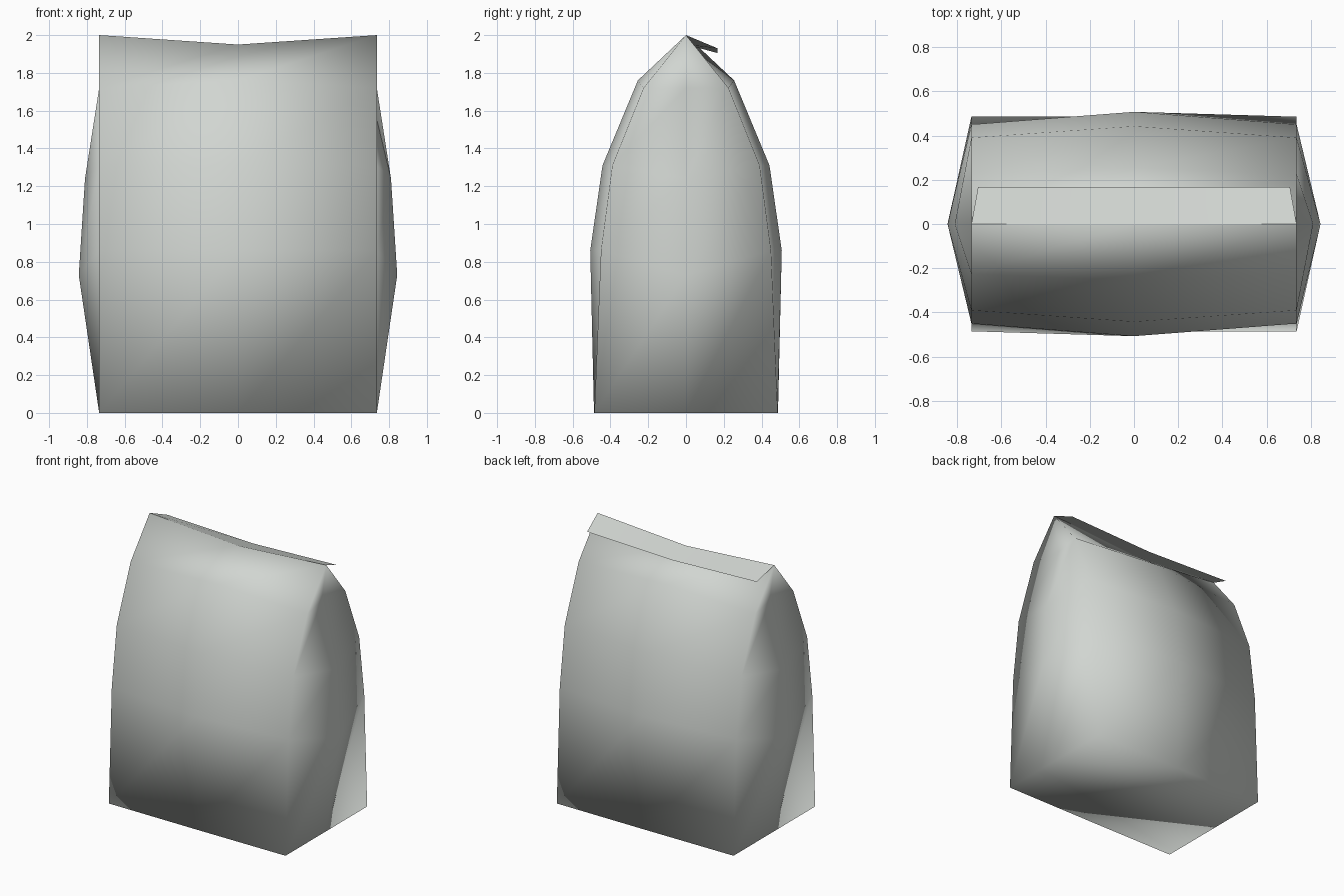
import bpy
import bmesh

cube = bpy.data.objects.get("Cube")
if cube:
    bpy.data.objects.remove(cube, do_unlink=True)

paper = bpy.data.materials.new("pale_grey_paper")
paper.use_nodes = True
colour = (0.64, 0.67, 0.64, 1)
paper.diffuse_color = colour
paper.node_tree.nodes["Principled BSDF"].inputs["Base Color"].default_value = colour

HALF_WIDTH = 0.735


def finish(name, bm, smooth):
    for face in bm.faces:
        face.smooth = smooth
    mesh = bpy.data.meshes.new(name)
    bm.to_mesh(mesh)
    bm.free()
    mesh.materials.append(paper)
    obj = bpy.data.objects.new(name, mesh)
    bpy.context.collection.objects.link(obj)
    return obj


# Bag body: each ring is (corner y, z), (panel middle y, z), (gusset x, z)
RINGS = [
    ((0.485, 0.0), (0.487, 0.0), (0.735, 0.0)),
    ((0.45, 0.86), (0.507, 0.86), (0.843, 0.73)),
    ((0.39, 1.31), (0.442, 1.31), (0.81, 1.24)),
    ((0.225, 1.72), (0.255, 1.76), (0.695, 1.72)),
]
bm = bmesh.new()
loops = []
for (cy, cz), (my, mz), (gx, gz) in RINGS:
    w = HALF_WIDTH
    points = [(-w, -cy, cz), (0, -my, mz), (w, -cy, cz), (gx, 0, gz),
              (w, cy, cz), (0, my, mz), (-w, cy, cz), (-gx, 0, gz)]
    loops.append([bm.verts.new(p) for p in points])
for low, high in zip(loops, loops[1:]):
    for i in range(8):
        j = (i + 1) % 8
        bm.faces.new((low[i], low[j], high[j], high[i]))

# Flat base
bm.faces.new(reversed(loops[0]))

# Top ridge where the front and back panels meet, with folded-in gussets
left, mid, right = [bm.verts.new(p) for p in
                    ((-HALF_WIDTH, 0, 2), (0, 0, 1.95), (HALF_WIDTH, 0, 2))]
top = loops[-1]
for a, b, c, d in ((top[0], top[1], mid, left), (top[1], top[2], right, mid),
                   (top[4], top[5], mid, right), (top[5], top[6], left, mid)):
    bm.faces.new((a, b, c, d))
for a, b, c in ((top[2], top[3], right), (top[3], top[4], right),
                (top[6], top[7], left), (top[7], top[0], left)):
    bm.faces.new((a, b, c))
finish("bag_body", bm, True)

# Folded flap hanging behind the ridge
bm = bmesh.new()
ridge = [bm.verts.new(p) for p in
         ((-HALF_WIDTH, 0, 2), (0, 0, 1.95), (HALF_WIDTH, 0, 2))]
hem = [bm.verts.new(p) for p in
       ((-0.705, 0.167, 1.93), (0, 0.167, 1.905), (0.705, 0.167, 1.93))]
for i in range(2):
    bm.faces.new((ridge[i], ridge[i + 1], hem[i + 1], hem[i]))
finish("top_flap", bm, True)
